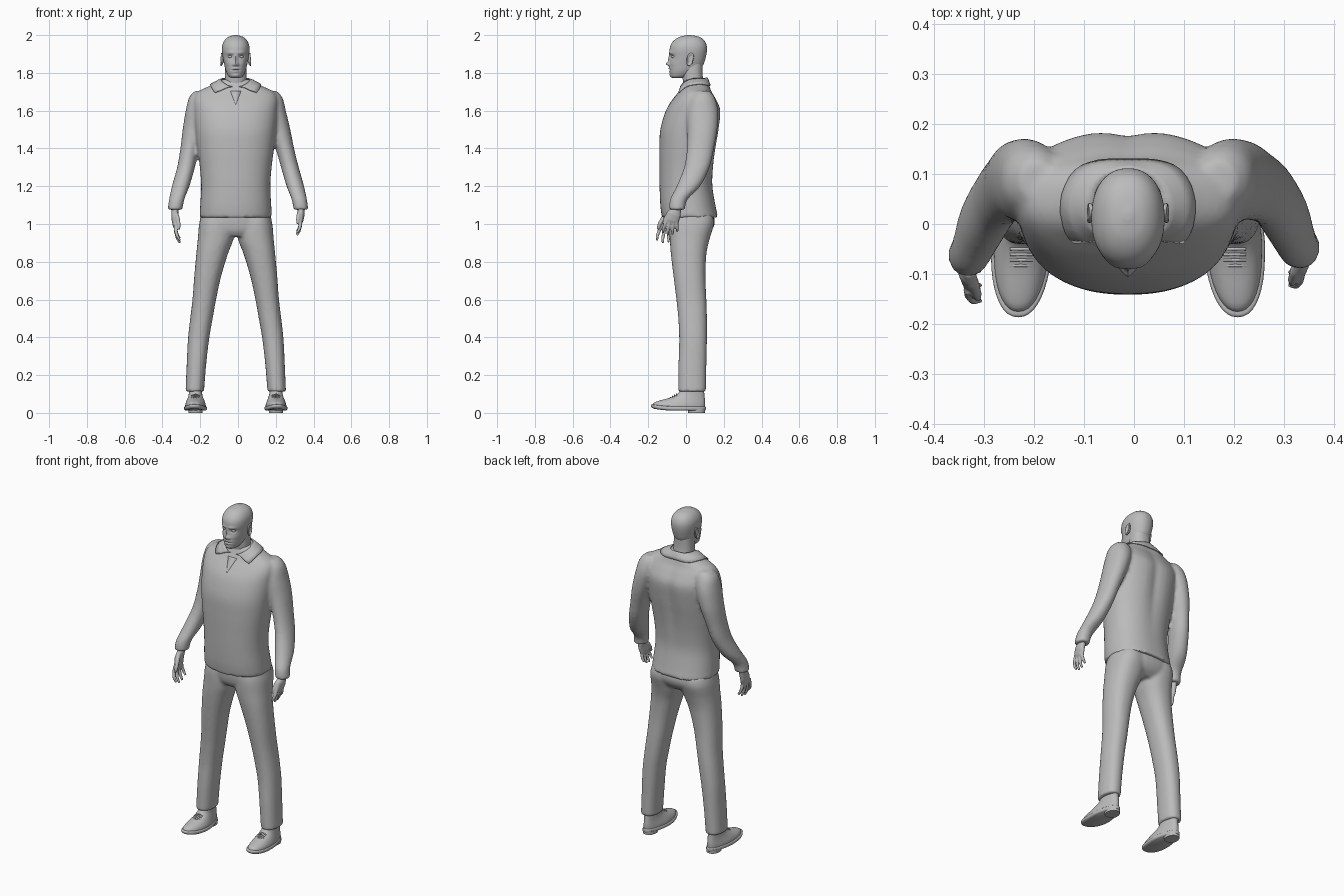
import bpy, bmesh, math
from mathutils import Vector

if "Cube" in bpy.data.objects:
    bpy.data.objects.remove(bpy.data.objects["Cube"], do_unlink=True)

grey = bpy.data.materials.new("plain grey")
grey.use_nodes = True
grey.diffuse_color = (0.5, 0.5, 0.5, 1)
grey.node_tree.nodes["Principled BSDF"].inputs["Base Color"].default_value = (0.5, 0.5, 0.5, 1)

MID = Vector((-0.012, 0, 0))   # body axis


def clamp(value):
    return max(0.0, min(1.0, value))


def spline(rows, steps):
    """Interpolate rows of numbers with a Catmull-Rom spline."""
    result = []
    last = len(rows) - 1
    for i in range(last):
        a, b, c, d = (rows[max(0, min(last, i + k))] for k in (-1, 0, 1, 2))
        for s in range(steps):
            t = s / steps
            result.append([0.5 * (2 * q + (r - p) * t + (2 * p - 5 * q + 4 * r - u) * t * t
                                  + (3 * q - p - 3 * r + u) * t ** 3)
                           for p, q, r, u in zip(a, b, c, d)])
    result.append(list(rows[last]))
    return result


def bridge(bm, rings):
    """Skin a list of point rings and cap both ends."""
    rings = [[bm.verts.new(p) for p in ring] for ring in rings]
    n = len(rings[0])
    for low, high in zip(rings, rings[1:]):
        for k in range(n):
            j = (k + 1) % n
            bm.faces.new((low[k], low[j], high[j], high[k]))
    bm.faces.new(rings[0][::-1])
    bm.faces.new(rings[-1])


def loft(bm, rows, warp, power=2.3, n=32, steps=4):
    """Stack level super-ellipses; each row is z, x range, y range."""
    rings = []
    for z, x0, x1, y0, y1 in spline(rows, steps):
        ring = []
        for k in range(n):
            a = math.tau * k / n
            c, s = (math.copysign(abs(f) ** (2 / power), f) for f in (math.cos(a), math.sin(a)))
            ring.append(warp(Vector(((x0 + x1 + (x1 - x0) * c) / 2,
                                     (y0 + y1 + (y1 - y0) * s) / 2, z))))
        rings.append(ring)
    bridge(bm, rings)


def tube(bm, points, radii, n=12):
    """Sweep an ellipse (thickness, breadth) along a path."""
    points = [Vector(p) for p in points]
    rings = []
    for i, p in enumerate(points):
        d = points[min(i + 1, len(points) - 1)] - points[max(i - 1, 0)]
        u = d.cross(Vector((0, 1, 0))).normalized()
        v = d.cross(u).normalized()
        ru, rv = radii[i]
        rings.append([p + u * ru * math.cos(math.tau * k / n) + v * rv * math.sin(math.tau * k / n)
                      for k in range(n)])
    bridge(bm, rings)


def ball(bm, centre, size):
    made = bmesh.ops.create_uvsphere(bm, u_segments=20, v_segments=12, radius=1)["verts"]
    for v in made:
        v.co = Vector(centre) + Vector(a * b for a, b in zip(v.co, size))


def finish(name, bm, voxel=0, relax=4):
    """Turn a bmesh into an object; a voxel size fuses overlapping pieces."""
    bmesh.ops.recalc_face_normals(bm, faces=bm.faces[:])
    mesh = bpy.data.meshes.new(name)
    bm.to_mesh(mesh)
    bm.free()
    obj = bpy.data.objects.new(name, mesh)
    bpy.context.scene.collection.objects.link(obj)
    mesh.materials.append(grey)
    bpy.ops.object.select_all(action="DESELECT")
    obj.select_set(True)
    bpy.context.view_layer.objects.active = obj
    bpy.ops.object.shade_smooth_by_angle(angle=math.radians(50))
    if voxel:
        fuse = obj.modifiers.new("fuse", "REMESH")
        fuse.mode, fuse.voxel_size, fuse.use_smooth_shade = "VOXEL", voxel, True
        soft = obj.modifiers.new("soften", "SMOOTH")
        soft.factor, soft.iterations = 0.5, relax
    return obj


def sym(rows):
    return [(z, -h, h, y0, y1) for z, h, y0, y1 in rows]


def sided(side):
    return lambda v: Vector((side * v.x, v.y, v.z)) + MID


# Shirt: torso and sleeves fused together
def torso_shape(v):
    if v.y > 0.03:
        high = math.exp(-((v.z - 1.5) / 0.2) ** 2)
        v.y -= 0.014 * high * math.exp(-(v.x / 0.035) ** 2)
    return v + MID


def sleeve_shape(side):
    def shape(v):
        shift = -0.012 * clamp((v.z - 1.3) / 0.3)
        reach = 0.015 * clamp((1.5 - v.z) / 0.4) if side < 0 else 0
        return Vector((side * v.x + shift, v.y - reach, v.z))
    return shape


TORSO = [(1.035, .192, -.128, .17), (1.1, .188, -.136, .156), (1.2, .183, -.14, .141),
         (1.3, .19, -.141, .146), (1.4, .203, -.141, .16), (1.5, .214, -.136, .177),
         (1.6, .222, -.107, .186), (1.66, .222, -.07, .162), (1.7, .2, -.038, .138),
         (1.735, .13, -.02, .125), (1.765, .075, -.008, .112)]
SLEEVE = [(1.075, .294, .372, -.09, -.005), (1.13, .284, .365, -.084, .008),
          (1.2, .257, .35, -.05, .075), (1.3, .228, .322, -.01, .125),
          (1.4, .203, .301, .005, .148), (1.5, .17, .285, .008, .166),
          (1.6, .14, .265, .005, .17), (1.67, .13, .247, .022, .152), (1.705, .15, .215, .05, .125)]
bm = bmesh.new()
loft(bm, sym(TORSO), torso_shape, n=48)
for side in (1, -1):
    loft(bm, SLEEVE, sleeve_shape(side), 2.1)
shirt = finish("shirt", bm, 0.009, 5)

# Collar: a folded strip resting on the shoulders
bm = bmesh.new()
strip = []
for k in range(33):
    t = k / 16 - 1
    a, b = t * math.radians(165), t * math.radians(130)
    flare = 1 + 0.25 * abs(t) ** 5
    drop = (1 - math.cos(a)) / 2
    inner = Vector((.067 * math.sin(a), .045 + .064 * math.cos(a), 1.775 - .055 * drop))
    outer = Vector((.11 * flare * math.sin(b), .045 + .083 * flare * math.cos(b), 1.733 - .05 * drop))
    fold = inner.lerp(outer, 0.3) + Vector((0, 0, 0.006))
    strip.append([bm.verts.new(p + MID) for p in (inner, fold, inner.lerp(outer, 0.65), outer)])
for one, two in zip(strip, strip[1:]):
    for j in range(3):
        bm.faces.new((one[j], one[j + 1], two[j + 1], two[j]))
collar = finish("collar", bm)
rest = collar.modifiers.new("rest", "SHRINKWRAP")
rest.target, rest.wrap_mode, rest.offset = shirt, "OUTSIDE", 0.005
thick = collar.modifiers.new("thickness", "SOLIDIFY")
thick.thickness, thick.offset = 0.006, 0

# Neck opening: a thin pointed plate below the collar
bm = bmesh.new()
plate = []
for k in range(9):
    half = 0.028 * (1 - k / 8) + 0.001
    plate.append([bm.verts.new(Vector((half * s, -.2, 1.705 - .009 * k)) + MID) for s in (-1, 0, 1)])
for one, two in zip(plate, plate[1:]):
    for j in range(2):
        bm.faces.new((one[j], one[j + 1], two[j + 1], two[j]))
opening = finish("neck_opening", bm)
lay = opening.modifiers.new("lay", "SHRINKWRAP")
lay.target, lay.wrap_method, lay.use_project_y = shirt, "PROJECT", True
lay.offset = 0.001
opening.modifiers.new("thickness", "SOLIDIFY").thickness = 0.005

# Trousers: hips and legs fused together
HIPS = [(.935, .1, -.065, .1), (.965, .17, -.083, .135), (1.01, .191, -.09, .153), (1.07, .178, -.09, .14)]
LEG = [(.112, .168, .266, -.041, .106), (.25, .157, .26, -.04, .108), (.39, .141, .253, -.036, .111),
       (.5, .122, .241, -.041, .111), (.6, .104, .229, -.051, .108), (.72, .078, .22, -.066, .103),
       (.84, .042, .209, -.08, .108), (.92, .012, .201, -.086, .125), (1.0, .004, .194, -.088, .148),
       (1.05, .01, .18, -.08, .14)]
bm = bmesh.new()
loft(bm, sym(HIPS), sided(1))
for side in (1, -1):
    loft(bm, LEG, sided(side))
finish("trousers", bm, 0.009, 5)

# Shoes: sole with raised toe, heel block, upper and laces
SOLE = [(.012, .052, -.172, .1), (.018, .06, -.184, .105), (.03, .06, -.186, .105), (.034, .056, -.18, .102)]
HEEL = [(0, .044, .012, .1), (.022, .046, .008, .102)]
UPPER = [(.028, .055, -.177, .1), (.045, .054, -.168, .101), (.062, .049, -.135, .101),
         (.08, .043, -.085, .099), (.1, .039, -.045, .097), (.135, .037, -.025, .094)]


def shoe_shape(side):
    def shape(v):
        toe = clamp((-v.y - .06) / .12)
        heel = clamp((v.y + .03) / .1)
        v.x *= 1 - 0.18 * heel
        return Vector((side * (v.x + .213 + .006 * toe), v.y, v.z + .012 * toe * toe)) + MID
    return shape


for side, word in ((1, "left"), (-1, "right")):
    shape = shoe_shape(side)
    for part, rows in (("sole", SOLE), ("heel", HEEL), ("shoe", UPPER)):
        bm = bmesh.new()
        loft(bm, sym(rows), shape, 2.2, 40, 3)
        finish(word + "_" + part, bm)
    bm = bmesh.new()
    for k in range(4):
        y, z = -.05 - .011 * k, .1 - .006 * k
        tube(bm, [shape(Vector((.022 * s, y, z - .008 * abs(s)))) for s in (-1, -.5, 0, .5, 1)],
             [(.003, .003)] * 5, 8)
    finish(word + "_laces", bm)

# Head: lofted skull with soft bumps for the features
# each feature: name, (offset x, z), (spread x, z), push along y
FEATURES = {"bridge": (0, 1.874, .008, .022, -.010), "nose": (0, 1.848, .011, .011, -.017),
            "nostril": (.013, 1.843, .007, .007, -.006), "brow": (.027, 1.906, .022, .008, -.005),
            "socket": (.03, 1.887, .013, .009, .010), "upper lip": (0, 1.823, .02, .005, -.005),
            "lower lip": (0, 1.808, .017, .006, -.005), "mouth": (0, 1.8155, .022, .003, .005),
            "chin": (0, 1.786, .018, .011, -.005), "cheek": (.04, 1.85, .015, .015, -.003)}


def face_shape(v):
    front = clamp(-v.y / .05)
    push = 0
    for cx, cz, sx, sz, amount in FEATURES.values():
        push += amount * math.exp(-((abs(v.x) - cx) / sx) ** 2 - ((v.z - cz) / sz) ** 2)
    return v + MID + Vector((0, push * front, 0))


SKULL = [(1.772, .022, -.07, -.02), (1.783, .038, -.08, .015), (1.81, .052, -.086, .06),
         (1.84, .06, -.087, .09), (1.88, .068, -.084, .104), (1.92, .073, -.087, .111),
         (1.95, .07, -.08, .108), (1.975, .057, -.06, .094), (1.992, .036, -.03, .066),
         (2.0, .008, .008, .026)]
NECK = [(1.69, .066, -.01, .1), (1.74, .06, -.014, .094), (1.79, .057, -.02, .088), (1.85, .055, -.02, .088)]
bm = bmesh.new()
loft(bm, sym(SKULL), face_shape, 2.2, 96, 10)
finish("head", bm)
bm = bmesh.new()
loft(bm, sym(NECK), sided(1))
finish("neck", bm)

for side, word in ((1, "left"), (-1, "right")):
    bm = bmesh.new()
    ball(bm, MID + Vector((side * .029, -.066, 1.886)), (.012, .011, .008))
    finish(word + "_eye", bm)

    # Ear: an outer rim around a shallow bowl and a lobe
    bm = bmesh.new()
    rim = []
    for k in range(21):
        a = math.tau * k / 20
        rim.append(MID + Vector((side * (.073 + .005 * math.sin(a / 2)),
                                 .022 + .015 * math.sin(a) + .006 * math.cos(a), 1.872 + .03 * math.cos(a))))
    for p in rim:
        ball(bm, p, (.005, .005, .006))
    ball(bm, MID + Vector((side * .07, .022, 1.872)), (.006, .015, .028))
    finish(word + "_ear", bm, 0.003, 3)

    # Hand: palm, four fingers and a thumb fused together
    wrist = Vector((.333, -.046, 1.095)) if side > 0 else Vector((-.333, -.062, 1.085))
    size = 0.9 if side > 0 else 1.08

    def at(x, y, z):
        return wrist + Vector((side * x, y, z)) * size

    bm = bmesh.new()
    tube(bm, [at(0, .01, .03), at(0, -.003, -.015), at(.002, -.02, -.05), at(-.002, -.032, -.085), at(-.004, -.036, -.1)],
         [(.02, .024), (.019, .025), (.018, .037), (.015, .038), (.01, .034)], 20)
    for k in range(4):
        y = -.064 + .019 * k
        reach = (.9, 1.05, 1, .8)[k]
        tip = -.02 + .009 * k
        tube(bm, [at(-.002, y, -.08), at(-.003, y + tip * .5, -.08 - .035 * reach),
                  at(-.011, y + tip, -.08 - .065 * reach), at(-.024, y + tip, -.08 - .088 * reach)],
             [(.01, .01), (.0095, .0095), (.0085, .0085), (.006, .006)])
    tube(bm, [at(-.002, -.03, -.025), at(-.012, -.055, -.05), at(-.018, -.073, -.08), at(-.02, -.082, -.105)],
         [(.013, .014), (.012, .012), (.01, .01), (.006, .006)])
    finish(word + "_hand", bm, 0.004, 3)
